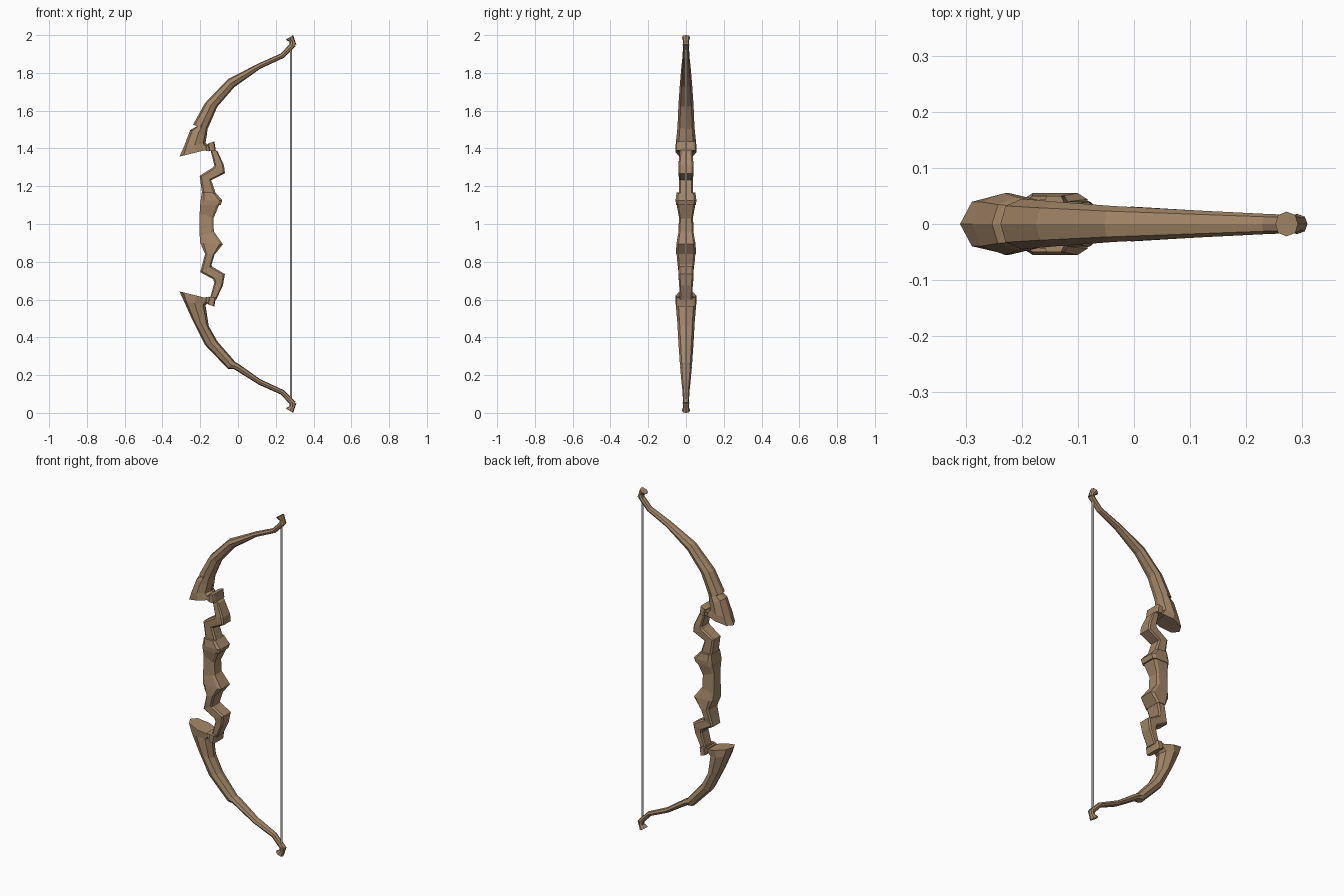
import bpy, bmesh, math


def material(name, col):
    m = bpy.data.materials.new(name)
    m.diffuse_color = (*col, 1)
    return m


WOOD = material("brown wood", (0.37, 0.24, 0.138))
GRAY = material("gray string", (0.42, 0.42, 0.42))

# Eight-sided section: (fraction from outer to inner edge, fraction of half width)
SECTION = [(0, 0), (0.12, 0.72), (0.5, 1), (0.88, 0.72),
           (1, 0), (0.88, -0.72), (0.5, -1), (0.12, -0.72)]
BOXY = [(0, 0.8), (0.15, 1), (0.85, 1), (1, 0.8),
        (1, -0.8), (0.85, -1), (0.15, -1), (0, -0.8)]


def loft(name, stations, section=SECTION, flip=False):
    """Stations are (outer x, outer z, inner x, inner z, half width in y)."""
    bm = bmesh.new()
    rings = []
    for ox, oz, ix, iz, w in stations:
        if flip:
            oz, iz = 2 - oz, 2 - iz
        rings.append([bm.verts.new((ox + (ix - ox) * t, w * s, oz + (iz - oz) * t))
                      for t, s in section])
    n = len(section)
    for a, b in zip(rings, rings[1:]):
        for i in range(n):
            j = (i + 1) % n
            bm.faces.new((a[i], a[j], b[j], b[i]))
    bm.faces.new(rings[0])
    bm.faces.new(rings[-1])
    bmesh.ops.recalc_face_normals(bm, faces=bm.faces)
    me = bpy.data.meshes.new(name)
    bm.to_mesh(me)
    bm.free()
    me.materials.append(WOOD)
    ob = bpy.data.objects.new(name, me)
    bpy.context.collection.objects.link(ob)
    return ob


# Limb stations, from the riser outwards
root = [(-.31, 1.357, -.135, 1.40, .055), (-.288, 1.405, -.172, 1.43, .055)]
middle = [(-.175, 1.64, -.11, 1.62, .040), (-.053, 1.767, -.02, 1.724, .032)]
outer = [(.111, 1.851, .118, 1.822, .024), (.228, 1.903, .243, 1.880, .018),
         (.272, 1.952, .307, 1.945, .016)]

# Upper limb: a stepped root block, then the curved limb
loft("upper_limb_root", root + [(-.253, 1.497, -.165, 1.47, .048),
                                (-.218, 1.517, -.158, 1.53, .044)])
loft("upper_limb", [(-.238, 1.525, -.162, 1.50, .045)] + middle + outer)

# Lower limb: one long root, then a slimmer outer piece with a small step
loft("lower_limb_root", root + [(-.245, 1.50, -.155, 1.54, .046)] + middle
     + [(-.025, 1.768, -.005, 1.742, .028)], flip=True)
loft("lower_limb", [(-.045, 1.757, -.02, 1.728, .028),
                    (-.012, 1.774, .005, 1.742, .031)] + outer, flip=True)

# String nocks and limb collars, mirrored top and bottom
for side, flip in (("upper", False), ("lower", True)):
    loft(side + "_nock", [(.272, 1.942, .309, 1.950, .018),
                          (.274, 1.964, .302, 1.970, .015),
                          (.252, 1.976, .292, 2.0, .022)], flip=flip)
    loft(side + "_collar", [(-.172, 1.385, -.122, 1.397, .044),
                            (-.175, 1.41, -.125, 1.435, .044)], BOXY, flip)
    loft(side + "_collar_lip", [(-.155, 1.385, -.118, 1.39, .05),
                                (-.16, 1.425, -.125, 1.437, .05)], BOXY, flip)

# Riser: zigzag above the grip
loft("upper_riser", [(-.15, 1.41, -.108, 1.385, .033),
                     (-.125, 1.31, -.074, 1.31, .040),
                     (-.135, 1.298, -.069, 1.268, .040),
                     (-.203, 1.255, -.142, 1.232, .037),
                     (-.19, 1.16, -.115, 1.155, .036)], BOXY)

# Grip with flared ends
loft("grip_collar", [(-.192, 1.167, -.118, 1.165, .050),
                     (-.198, 1.125, -.083, 1.125, .055),
                     (-.2, 1.10, -.092, 1.10, .053)], BOXY)
loft("grip", [(-.2, 1.105, -.098, 1.105, .050),
              (-.203, 1.06, -.130, 1.03, .037),
              (-.203, .94, -.128, .96, .040),
              (-.2, .90, -.080, .893, .050),
              (-.175, .843, -.122, .840, .054)], BOXY)

# Riser: zigzag below the grip
loft("lower_riser", [(-.172, .85, -.122, .845, .050),
                     (-.185, .80, -.140, .785, .045),
                     (-.2, .745, -.138, .775, .040),
                     (-.132, .708, -.069, .735, .040),
                     (-.125, .69, -.080, .675, .036),
                     (-.15, .60, -.115, .60, .033)], BOXY)

# Bow string
bpy.ops.mesh.primitive_cylinder_add(vertices=16, radius=0.006, depth=1.9,
                                    location=(0.281, 0, 1))
string = bpy.context.object
string.name = "bow_string"
string.data.materials.append(GRAY)
bpy.ops.object.shade_smooth_by_angle()
